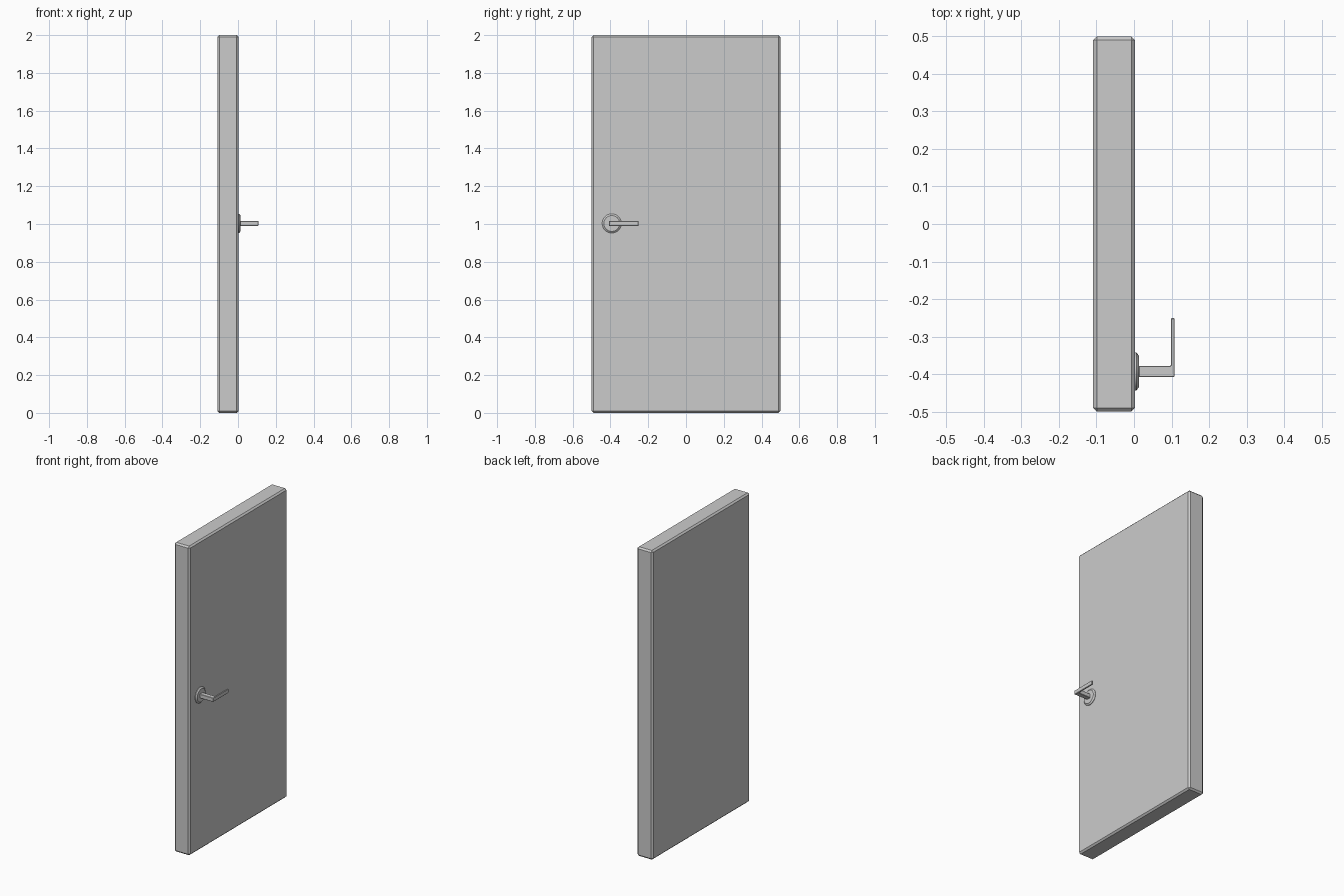
import bpy, bmesh, math
from mathutils import Matrix

if "Cube" in bpy.data.objects:
    bpy.data.objects.remove(bpy.data.objects["Cube"])

HY, HZ = -0.393, 1.003   # handle axis
FACE = 0.003             # x of the door's handle-side face


def finish(name, bm, bevel=0, segments=1):
    bmesh.ops.recalc_face_normals(bm, faces=bm.faces)
    me = bpy.data.meshes.new(name)
    bm.to_mesh(me)
    bm.free()
    ob = bpy.data.objects.new(name, me)
    bpy.context.collection.objects.link(ob)
    if bevel:
        mod = ob.modifiers.new("edge_bevel", 'BEVEL')
        mod.width, mod.segments = bevel, segments
    return ob


def prism(name, outline, z0, z1, **kw):
    """Extrude an xy outline from z0 to z1."""
    bm = bmesh.new()
    face = bm.faces.new([bm.verts.new((x, y, z0)) for x, y in outline])
    ext = bmesh.ops.extrude_face_region(bm, geom=[face])
    verts = [v for v in ext["geom"] if isinstance(v, bmesh.types.BMVert)]
    bmesh.ops.translate(bm, vec=(0, 0, z1 - z0), verts=verts)
    return finish(name, bm, **kw)


# Door slab with chamfered edges
prism("door_panel", [(-0.109, -0.5), (FACE, -0.5), (FACE, 0.5), (-0.109, 0.5)],
      0, 2, bevel=0.01)

# Round rosette: lathed profile of (x, radius) around the handle axis
bm = bmesh.new()
pts = [bm.verts.new((x, HY + r, HZ)) for x, r in
       [(FACE - 0.002, 0.051), (0.006, 0.051), (0.013, 0.042), (0.013, 0)]]
edges = [bm.edges.new(p) for p in zip(pts, pts[1:])]
bmesh.ops.spin(bm, geom=pts + edges, cent=(0, HY, HZ), axis=(1, 0, 0),
               angle=math.tau, steps=32)
bmesh.ops.remove_doubles(bm, verts=bm.verts, dist=1e-5)
rosette = finish("handle_rosette", bm)
bpy.context.view_layer.objects.active = rosette
rosette.select_set(True)
bpy.ops.object.shade_smooth_by_angle(angle=math.radians(30))

# L-shaped lever: thick shank, thin grip
prism("handle_lever",
      [(0.012, -0.408), (0.108, -0.408), (0.108, -0.251), (0.098, -0.251),
       (0.098, -0.378), (0.012, -0.378)],
      HZ - 0.013, HZ + 0.013, bevel=0.002)
